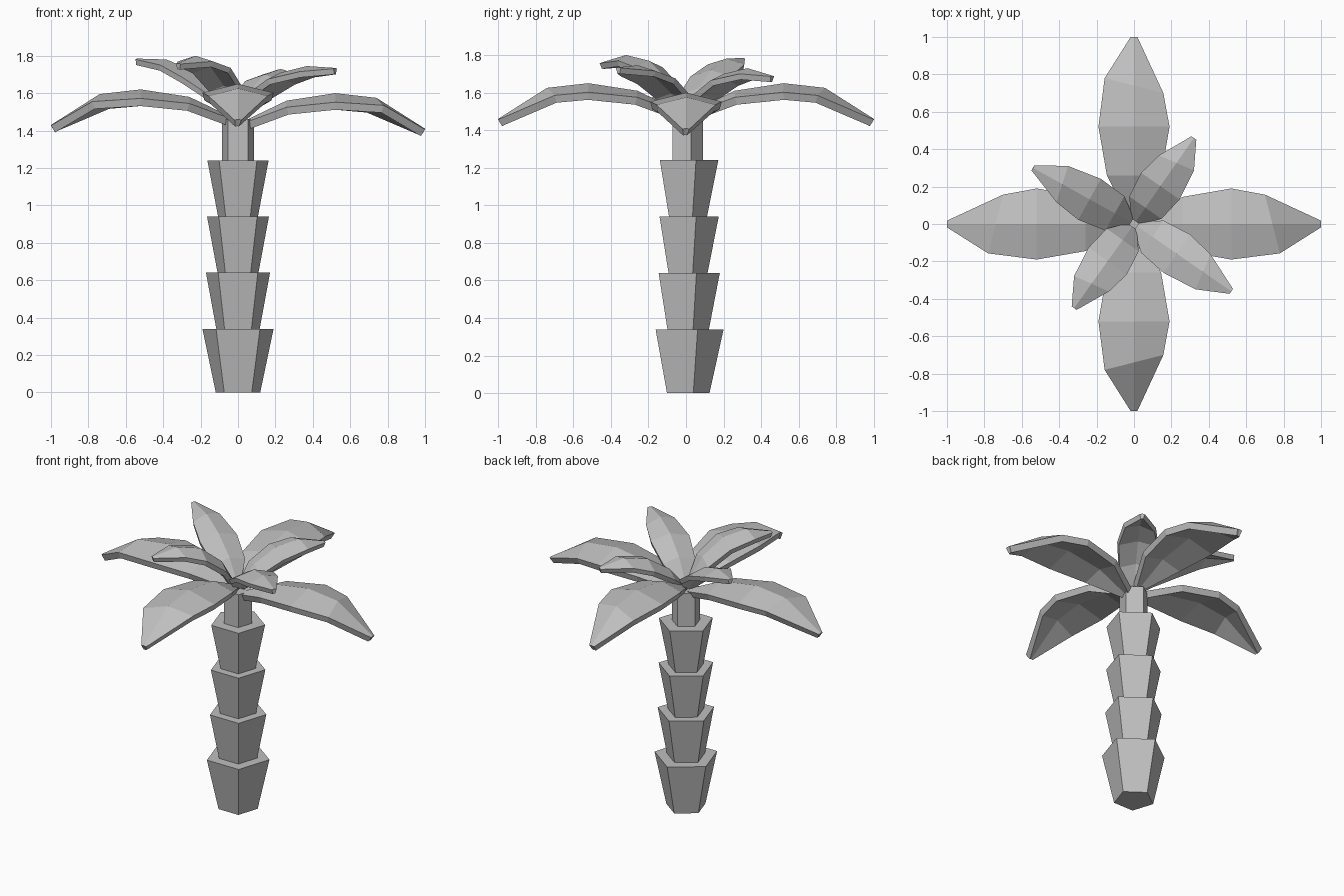
import bpy, bmesh, math
from mathutils import Vector

if "Cube" in bpy.data.objects:
    bpy.data.objects.remove(bpy.data.objects["Cube"], do_unlink=True)

grey = bpy.data.materials.new("light_grey")
grey.use_nodes = True
GREY = (0.52, 0.52, 0.52, 1)
grey.diffuse_color = GREY
grey.node_tree.nodes["Principled BSDF"].inputs["Base Color"].default_value = GREY


def add_object(name, bm):
    bmesh.ops.recalc_face_normals(bm, faces=bm.faces)
    mesh = bpy.data.meshes.new(name)
    bm.to_mesh(mesh)
    bm.free()
    mesh.materials.append(grey)
    obj = bpy.data.objects.new(name, mesh)
    bpy.context.scene.collection.objects.link(obj)
    return obj


def trunk_segment(name, z0, z1, r0, r1):
    """Five-sided flared block, flat side to the front."""
    bm = bmesh.new()
    rings = []
    for z, r in ((z0, r0), (z1, r1)):
        rings.append([bm.verts.new((r * math.cos(a), r * math.sin(a), z))
                      for a in (math.radians(90 + 72 * i) for i in range(5))])
    low, high = rings
    for i in range(5):
        j = (i + 1) % 5
        bm.faces.new((low[i], low[j], high[j], high[i]))
    bm.faces.new(low[::-1])
    bm.faces.new(high)
    add_object(name, bm)


def leaf(name, direction, stations, thickness, skew):
    """Ridged leaf: each station is distance, half width, ridge height, edge drop."""
    out = Vector(direction).normalized()
    side = Vector((-out.y, out.x))
    bm = bmesh.new()
    rows = []
    for i, (r, half, z, drop) in enumerate(stations):
        row = []
        for s in (1, 0, -1):
            shift = skew * s if i == len(stations) - 2 else 0
            p = out * (r + shift) + side * (s * half)
            row.append(bm.verts.new((p.x, p.y, z - abs(s) * drop)))
        rows.append(row)
    for a, b in zip(rows, rows[1:]):
        for k in (0, 1):
            bm.faces.new((a[k], a[k + 1], b[k + 1], b[k]))
    # The open sheet must face up so the thickness goes downward
    bm.normal_update()
    obj = add_object(name, bm)
    if sum(p.normal.z for p in obj.data.polygons) < 0:
        obj.data.flip_normals()
    mod = obj.modifiers.new("thickness", "SOLIDIFY")
    mod.thickness = thickness
    mod.offset = -1


# Trunk: four stacked flared blocks and a slim neck
segments = [(0, 0.34, 0.125, 0.2), (0.34, 0.64, 0.122, 0.18),
            (0.64, 0.94, 0.115, 0.174), (0.94, 1.24, 0.112, 0.172)]
for n, seg in enumerate(segments, 1):
    trunk_segment(f"trunk_segment_{n}", *seg)
trunk_segment("trunk_neck", 1.24, 1.46, 0.09, 0.09)

# Large drooping leaves
big = [(0.03, 0.03, -0.15, 0.01), (0.26, 0.145, -0.04, 0.035),
       (0.52, 0.19, 0, 0.048), (0.74, 0.157, -0.025, 0.04), (1.0, 0.018, -0.19, 0.004)]
for name, d, peak, skew in (("left", (1, 0), 1.60, -0.04), ("right", (-1, 0), 1.62, 0.04),
                            ("back", (0, 1), 1.65, 0.04), ("front", (0, -1), 1.65, -0.04)):
    leaf("large_leaf_" + name, d, [(r, h, peak + z, e) for r, h, z, e in big], 0.042, skew)

# Small upright leaves, each with its own length and rise
small = [(0.03, 0.03, 0.01), (0.19, 0.105, 0.03), (0.44, 0.125, 0.035),
         (0.71, 0.1, 0.03), (1.0, 0.016, 0.004)]
for name, d, heights in (
        ("back_left", (0.32, 0.46), (1.50, 1.61, 1.70, 1.73, 1.69)),
        ("back_right", (-0.54, 0.30), (1.50, 1.62, 1.72, 1.78, 1.785)),
        ("front_right", (-0.32, -0.45), (1.50, 1.66, 1.77, 1.80, 1.76)),
        ("front_left", (0.52, -0.36), (1.50, 1.62, 1.71, 1.745, 1.735))):
    length = Vector(d).length
    leaf("small_leaf_" + name, d,
         [(f * length, h, z, e) for (f, h, e), z in zip(small, heights)], 0.032, -0.02)
